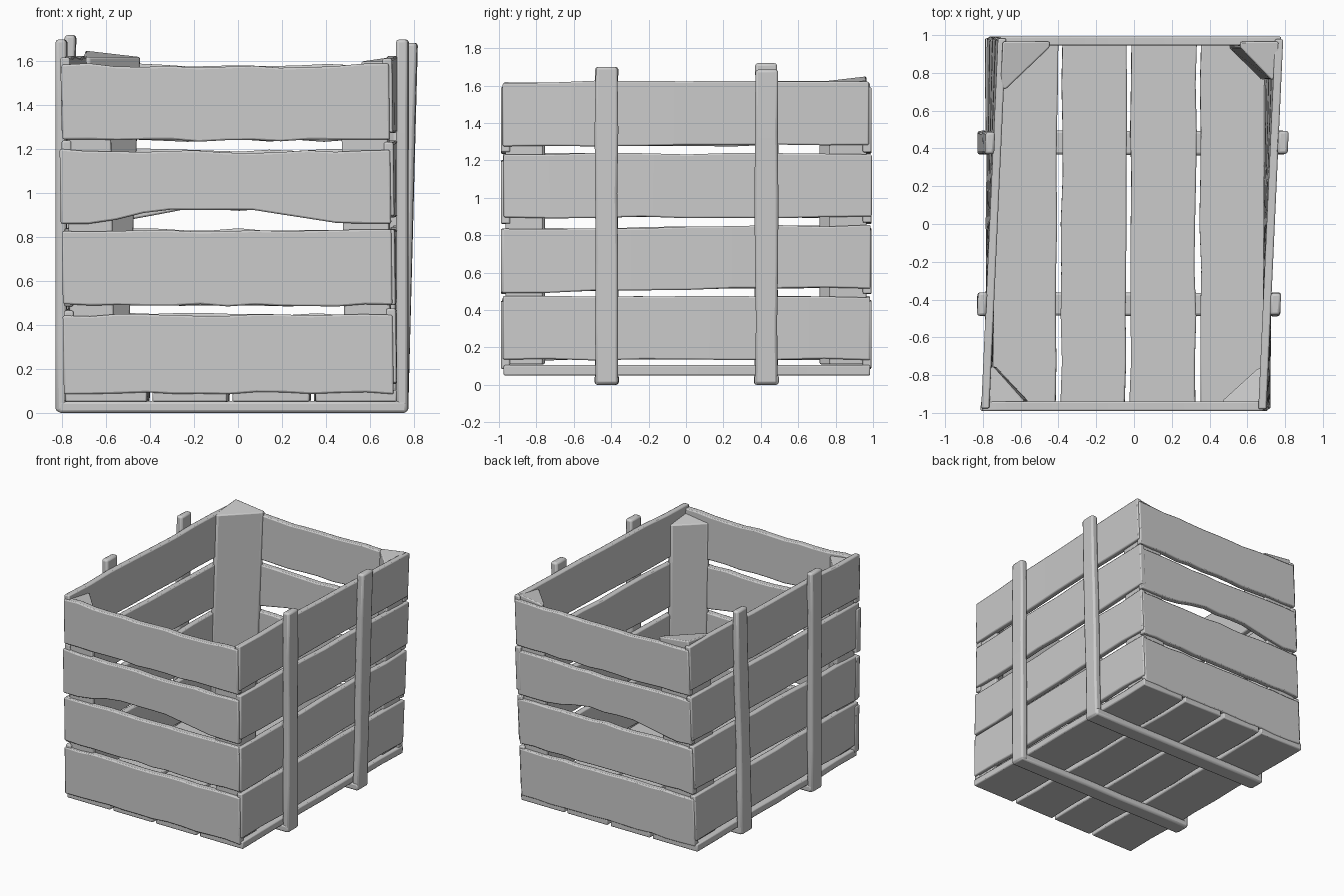
import bpy, bmesh, math, random
from mathutils import Vector

if "Cube" in bpy.data.objects:
    bpy.data.objects.remove(bpy.data.objects["Cube"])

random.seed(4)


def skew(p):
    # the crate is racked: its upper back leans towards +x
    return Vector((p.x + 0.045 * (p.y + 0.45) * p.z / 1.6, p.y, p.z))


def finish(bm, name, bevel):
    for v in bm.verts:
        v.co = skew(v.co)
    bmesh.ops.recalc_face_normals(bm, faces=bm.faces)
    me = bpy.data.meshes.new(name)
    bm.to_mesh(me)
    bm.free()
    ob = bpy.data.objects.new(name, me)
    bpy.context.collection.objects.link(ob)
    if bevel:
        mod = ob.modifiers.new("worn_edges", 'BEVEL')
        mod.width, mod.segments, mod.limit_method = bevel, 2, 'ANGLE'
        mod.angle_limit = math.radians(40)
    bpy.context.view_layer.objects.active = ob
    ob.select_set(True)
    bpy.ops.object.shade_smooth_by_angle(angle=math.radians(35))
    ob.select_set(False)
    return ob


def plank(name, lo, hi, axis, wide, shape=None, wobble=0.006, bevel=0.008, n=8):
    """Box lo..hi cut into n lengths along axis; wide is its width axis."""
    bm = bmesh.new()
    thin = 3 - axis - wide
    prev = None
    for i in range(n + 1):
        t = i / n
        a = lo[wide] + random.uniform(-wobble, wobble)
        b = hi[wide] + random.uniform(-wobble, wobble)
        if shape:
            a, b = shape(t, a, b)
        ring = []
        for w, h in ((a, lo[thin]), (b, lo[thin]), (b, hi[thin]), (a, hi[thin])):
            p = Vector((0, 0, 0))
            p[axis] = lo[axis] + t * (hi[axis] - lo[axis])
            p[wide], p[thin] = w, h
            ring.append(bm.verts.new(p))
        if prev:
            for k in range(4):
                bm.faces.new((prev[k], prev[(k + 1) % 4], ring[(k + 1) % 4], ring[k]))
        else:
            bm.faces.new(ring)
        prev = ring
    bm.faces.new(prev)
    return finish(bm, name, bevel)


def warped(t, a, b):
    # broken-looking lower edge, highest just left of the middle
    d = abs(t - 0.46)
    return a + 0.06 * max(0, min(1, (0.34 - d) / 0.2)), b - 0.012 * math.sin(math.pi * t)


def sagging(t, a, b):
    return a, b - 0.015 * math.sin(math.pi * t)


# front and back planks
end_z = [(0.09, 0.445), (0.49, 0.83), (0.865, 1.20), (1.24, 1.59)]
for i, (a, b) in enumerate(end_z):
    bend = {2: warped, 3: sagging}.get(i)
    x0 = -0.79 + random.uniform(-0.005, 0.01)
    plank(f"front_plank_{i + 1}", (x0, -0.99, a), (0.71, -0.94, b), 0, 2, bend, n=12)
    plank(f"back_plank_{i + 1}", (-0.775, 0.945, a), (0.715, 0.992, b + 0.005), 0, 2, bend, n=12)

# side planks
side_z = [(0.135, 0.47), (0.52, 0.85), (0.895, 1.235), (1.28, 1.62)]
for side, xo, xi in (("left", -0.785, -0.742), ("right", 0.682, 0.725)):
    for i, (a, b) in enumerate(side_z):
        tilt = (lambda t, a, b: (a - 0.035 * (1 - t) ** 2, b - 0.02 * (1 - t) ** 2)) if i == 1 else None
        plank(f"{side}_plank_{i + 1}", (xo, -0.985 + random.uniform(0, 0.01), a),
              (xi, 0.985 + random.uniform(-0.01, 0.01), b), 1, 2, tilt)

# floor boards
for i, (a, b) in enumerate([(-0.785, -0.41), (-0.385, -0.045), (-0.02, 0.325), (0.35, 0.72)]):
    plank(f"floor_board_{i + 1}", (a, -0.975, 0.05), (b, 0.985, 0.105), 1, 0)

# straps: skid under the floor with an upright on each side
for tag, y, zl, zr in (("front", -0.425, 1.70, 1.70), ("back", 0.43, 1.72, 1.685)):
    opts = dict(wobble=0.004, bevel=0.014, n=5)
    plank(f"{tag}_skid", (-0.82, y - 0.063, 0.0), (0.77, y + 0.063, 0.055), 0, 1, **opts)
    plank(f"{tag}_left_upright", (-0.83, y - 0.06, 0.005), (-0.78, y + 0.06, zl), 2, 1, **opts)
    plank(f"{tag}_right_upright", (0.72, y - 0.06, 0.005), (0.775, y + 0.06, zr), 2, 1, **opts)

# triangular corner braces inside the walls
braces = [("front_left", -1, -1, -0.76, 0.20, 0.21, 1.56),
          ("front_right", 1, -1, 0.70, 0.21, 0.20, 1.53),
          ("back_left", -1, 1, -0.76, 0.25, 0.25, 1.62),
          ("back_right", 1, 1, 0.70, 0.20, 0.20, 1.60)]
for name, sx, sy, cx, dx, dy, top in braces:
    bm = bmesh.new()
    cy = sy * 0.965
    base = [(cx, cy), (cx - sx * dx, cy), (cx - sx * dx, cy - sy * 0.03),
            (cx - sx * 0.03, cy - sy * dy), (cx, cy - sy * dy)]
    low = [bm.verts.new((x, y, 0.11)) for x, y in base]
    high = [bm.verts.new((x, y, top + (0.03 if k == 0 else 0))) for k, (x, y) in enumerate(base)]
    bm.faces.new(low)
    bm.faces.new(high)
    for k in range(5):
        j = (k + 1) % 5
        bm.faces.new((low[k], low[j], high[j], high[k]))
    finish(bm, f"{name}_corner_brace", 0.008)
